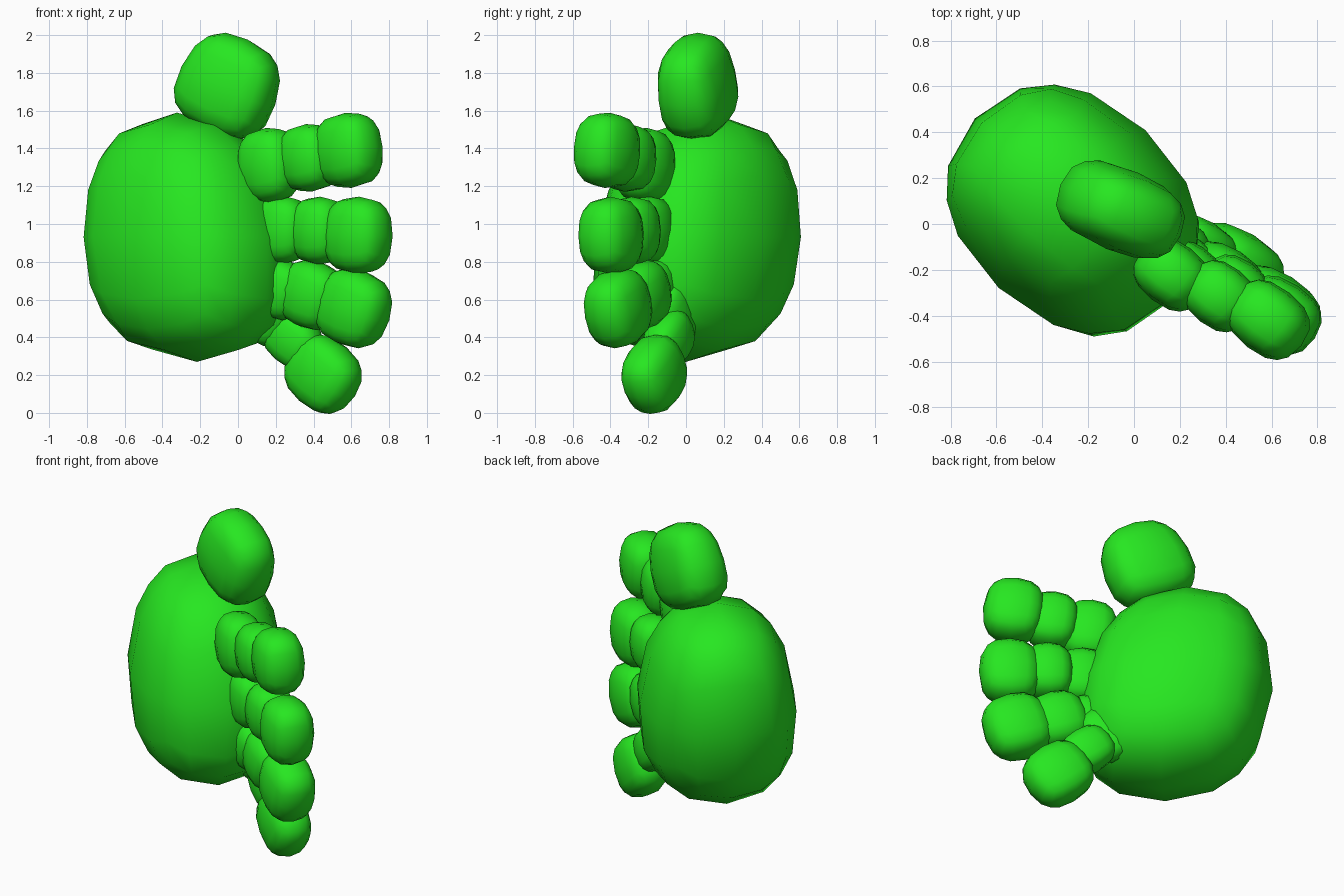
import bpy, bmesh
from math import radians
from mathutils import Vector, Matrix

if "Cube" in bpy.data.objects:
    bpy.data.objects.remove(bpy.data.objects["Cube"])

green = bpy.data.materials.new("green")
green.diffuse_color = (0.02, 0.8, 0.015, 1)
green.use_nodes = True
green.node_tree.nodes["Principled BSDF"].inputs["Base Color"].default_value = green.diffuse_color


def pebble(name, center, half, yaw=0, pitch=0, power=2.6, lean=(0, 0), taper=0):
    """Rounded block: a subdivided cube pushed onto a superellipsoid."""
    bm = bmesh.new()
    bmesh.ops.create_cube(bm, size=2)
    bmesh.ops.subdivide_edges(bm, edges=bm.edges[:], cuts=3, use_grid_fill=True)
    rot = Matrix.Rotation(radians(yaw), 3, 'Z') @ Matrix.Rotation(radians(pitch), 3, 'Y')
    for v in bm.verts:
        d = Vector([c * (1 - 0.15 * abs(c)) for c in v.co])
        d /= sum(abs(c) ** power for c in d) ** (1 / power)
        k = 1 - taper * d.z
        p = rot @ Vector((d.x * half[0] * k, d.y * half[1] * k, d.z * half[2]))
        p += Vector((lean[0] * p.z, lean[1] * p.z, 0))
        v.co = p + Vector(center)
    me = bpy.data.meshes.new(name)
    bm.to_mesh(me)
    bm.free()
    me.shade_smooth()
    me.materials.append(green)
    ob = bpy.data.objects.new(name, me)
    bpy.context.collection.objects.link(ob)
    return ob


# Palm and thumb
pebble("palm", (-0.27, 0.065, 0.93), (0.58, 0.47, 0.66), yaw=-43, power=2.25,
       lean=(-0.08, 0.10), taper=0.08)
pebble("thumb", (-0.05, 0.057, 1.735), (0.27, 0.18, 0.265), yaw=-23, pitch=24,
       power=2.65, taper=0.08)

# Fingers: yaw, pitch, then centre and half sizes of each segment from palm to tip
fingers = {
    "index": (-38, -6, [((0.165, -0.22, 1.31), (0.17, 0.14, 0.20)),
                        ((0.375, -0.315, 1.35), (0.16, 0.14, 0.18)),
                        ((0.585, -0.418, 1.39), (0.185, 0.15, 0.20))]),
    "middle": (-34, 2, [((0.23, -0.205, 0.97), (0.16, 0.125, 0.18)),
                        ((0.43, -0.285, 0.965), (0.15, 0.14, 0.18)),
                        ((0.635, -0.397, 0.94), (0.185, 0.15, 0.205))]),
    "ring": (-32, 20, [((0.22, -0.17, 0.655), (0.15, 0.12, 0.16)),
                       ((0.39, -0.24, 0.625), (0.18, 0.14, 0.18)),
                       ((0.61, -0.36, 0.555), (0.205, 0.15, 0.205))]),
    "little": (-31, 37, [((0.17, -0.055, 0.53), (0.14, 0.10, 0.18)),
                         ((0.29, -0.09, 0.39), (0.17, 0.11, 0.14)),
                         ((0.45, -0.168, 0.205), (0.21, 0.14, 0.19))]),
}
for name, (yaw, pitch, segments) in fingers.items():
    for part, (center, half) in zip(("base", "middle", "tip"), segments):
        pebble(f"{name}_finger_{part}", center, half, yaw, pitch, power=2.5)
